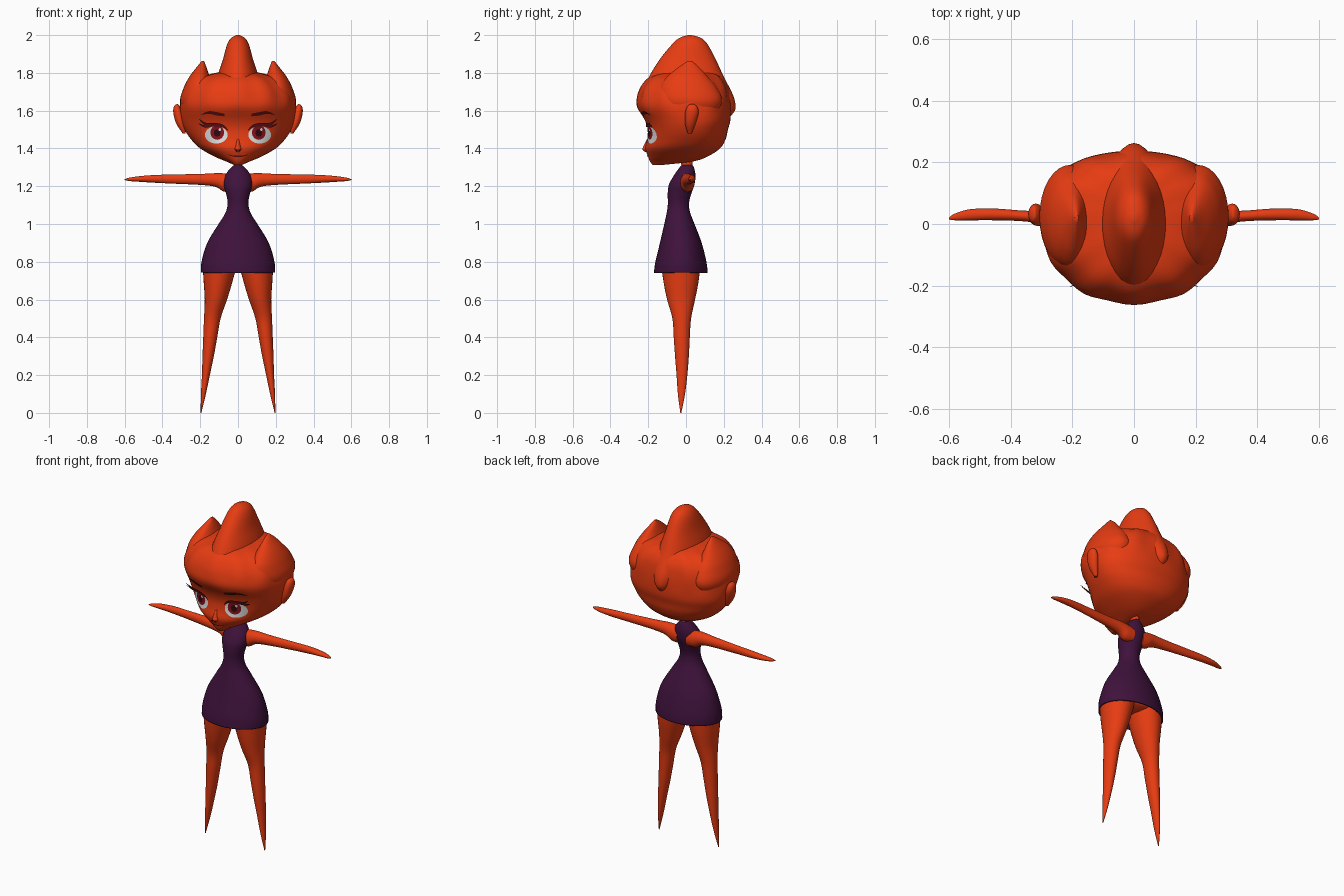
import bpy, bmesh, math
from mathutils import Vector
from mathutils.bvhtree import BVHTree


def material(name, rgb):
    m = bpy.data.materials.new(name)
    m.diffuse_color = (*rgb, 1)
    return m


SKIN = material("orange skin", (0.80, 0.045, 0.006))
CLOTH = material("dark purple cloth", (0.05, 0.006, 0.045))
WHITE = material("eye white", (0.75, 0.75, 0.75))
IRIS = material("iris red", (0.25, 0.006, 0.012))
DARK = material("pupil dark", (0.03, 0.002, 0.004))
LASH = material("lash maroon", (0.12, 0.006, 0.008))


def smooth_rows(rows, steps):
    """Catmull-Rom interpolation through rows of numbers."""
    rows = [Vector(r) for r in rows]
    out = []
    for i in range(len(rows) - 1):
        p0, p1 = rows[max(i - 1, 0)], rows[i]
        p2, p3 = rows[i + 1], rows[min(i + 2, len(rows) - 1)]
        for k in range(steps):
            t = k / steps
            out.append(0.5 * (2 * p1 + (p2 - p0) * t + (2 * p0 - 5 * p1 + 4 * p2 - p3) * t * t
                              + (3 * p1 - p0 - 3 * p2 + p3) * t ** 3))
    return out + [rows[-1]]


def finish(name, bm, mat, angle=50):
    me = bpy.data.meshes.new(name)
    bm.to_mesh(me)
    bm.free()
    me.materials.append(mat)
    ob = bpy.data.objects.new(name, me)
    bpy.context.collection.objects.link(ob)
    bpy.ops.object.select_all(action='DESELECT')
    ob.select_set(True)
    bpy.context.view_layer.objects.active = ob
    bpy.ops.object.shade_smooth_by_angle(angle=math.radians(angle))
    return ob


def loft(name, rows, mat, side=1, segs=32, steps=5, along_x=False, mid=0.5,
         power=1.0, cap=True, bump=None):
    """Rows: position, centre, half width, y front, y back."""
    bm = bmesh.new()
    rings = []
    for t, c, r, yf, yb in smooth_rows(rows, steps):
        yc = yf + mid * (yb - yf)
        r = max(r, 0.001)
        ring = []
        for k in range(segs):
            a = 2 * math.pi * k / segs
            co, si = math.cos(a), math.sin(a)
            u = math.copysign(abs(co) ** power, co) * r
            v = math.copysign(abs(si) ** power, si) * (yb - yc if si > 0 else yc - yf)
            f = bump(t, a) if bump else 1
            u, v = c + u * f, yc + v * f
            ring.append(bm.verts.new((t * side, v, u) if along_x else (u * side, v, t)))
        rings.append(ring)
    for a, b in zip(rings, rings[1:]):
        for k in range(segs):
            j = (k + 1) % segs
            bm.faces.new((a[k], a[j], b[j], b[k]))
    if cap:
        bm.faces.new(rings[0])
        bm.faces.new(rings[-1])
    bmesh.ops.recalc_face_normals(bm, faces=bm.faces)
    return finish(name, bm, mat)


# Head, with soft strand ridges in the hair
def strands(z, a):
    fade = min(max((z - 1.58) / 0.1, 0), 1)
    return 1 + 0.018 * fade * math.cos(12 * a)


head = loft("head", [
    (1.312, 0, 0.02, -0.175, -0.13), (1.33, 0, 0.06, -0.19, 0.03), (1.355, 0, 0.12, -0.20, 0.11),
    (1.40, 0, 0.20, -0.215, 0.18), (1.45, 0, 0.25, -0.205, 0.21), (1.50, 0, 0.283, -0.203, 0.222),
    (1.55, 0, 0.30, -0.218, 0.235), (1.62, 0, 0.305, -0.257, 0.237), (1.68, 0, 0.295, -0.253, 0.232),
    (1.73, 0, 0.265, -0.233, 0.22), (1.77, 0, 0.215, -0.20, 0.195), (1.795, 0, 0.14, -0.15, 0.16),
    (1.81, 0, 0.05, -0.06, 0.08)], SKIN, segs=72, mid=0.58, power=0.92, bump=strands)

# Central hair crest and back lock
loft("hair_crest", [
    (1.57, 0, 0.05, -0.18, 0.235), (1.61, 0, 0.085, -0.21, 0.262), (1.68, 0, 0.115, -0.235, 0.25),
    (1.78, 0, 0.108, -0.195, 0.20), (1.87, 0, 0.08, -0.14, 0.158), (1.95, 0, 0.058, -0.075, 0.115),
    (1.985, 0, 0.036, -0.035, 0.08), (2.0, 0, 0.008, 0.01, 0.03)], SKIN)

# Neck, pelvis and nose
loft("neck", [(1.26, 0, 0.03, -0.03, 0.035), (1.31, 0, 0.02, -0.025, 0.033),
              (1.37, 0, 0.025, -0.03, 0.04)], SKIN)
loft("pelvis", [(0.755, 0, 0.03, -0.06, 0.03), (0.78, 0, 0.14, -0.12, 0.07),
                (0.86, 0, 0.16, -0.12, 0.07), (0.94, 0, 0.10, -0.08, 0.03)], SKIN)
loft("nose", [(1.38, 0, 0.006, -0.215, -0.20), (1.395, 0, 0.018, -0.23, -0.19),
              (1.41, 0, 0.014, -0.226, -0.19), (1.45, 0, 0.006, -0.207, -0.19)], SKIN, segs=20)

# Dress with an open hem
dress = loft("dress", [
    (0.742, 0, 0.196, -0.17, 0.115), (0.80, 0, 0.193, -0.162, 0.108), (0.90, 0, 0.163, -0.138, 0.083),
    (1.00, 0, 0.103, -0.115, 0.045), (1.06, 0, 0.066, -0.102, 0.022), (1.11, 0, 0.055, -0.096, 0.016),
    (1.16, 0, 0.063, -0.097, 0.028), (1.21, 0, 0.075, -0.09, 0.045), (1.26, 0, 0.066, -0.062, 0.05),
    (1.30, 0, 0.036, -0.034, 0.042), (1.312, 0, 0.021, -0.024, 0.034)],
    CLOTH, segs=40, cap=False)
solid = dress.modifiers.new("thickness", 'SOLIDIFY')
solid.thickness = 0.008

for s, tag in ((-1, "left"), (1, "right")):
    # Side hair tufts and ears
    loft(tag + "_hair_tuft", [
        (1.54, 0.21, 0.05, -0.07, 0.12), (1.64, 0.208, 0.098, -0.14, 0.19),
        (1.72, 0.205, 0.083, -0.14, 0.165), (1.78, 0.203, 0.054, -0.10, 0.115),
        (1.83, 0.193, 0.026, -0.04, 0.07), (1.864, 0.186, 0.006, 0.01, 0.03)], SKIN, s)
    loft(tag + "_ear", [
        (1.48, 0.285, 0.008, 0.01, 0.03), (1.53, 0.303, 0.023, -0.005, 0.05),
        (1.585, 0.317, 0.025, -0.005, 0.066), (1.62, 0.323, 0.017, 0.005, 0.06),
        (1.634, 0.322, 0.004, 0.02, 0.045)], SKIN, s, segs=20)
    # Tapered arm with a pointed hand
    loft(tag + "_arm", [
        (0.03, 1.215, 0.045, -0.03, 0.045), (0.075, 1.22, 0.048, -0.03, 0.045),
        (0.12, 1.233, 0.036, -0.022, 0.042), (0.20, 1.236, 0.029, -0.01, 0.04),
        (0.35, 1.238, 0.024, 0.008, 0.043), (0.45, 1.239, 0.02, 0.012, 0.05),
        (0.53, 1.238, 0.014, 0.012, 0.048), (0.58, 1.236, 0.008, 0.012, 0.034),
        (0.60, 1.235, 0.002, 0.015, 0.021)], SKIN, s, along_x=True, segs=24)
    # Tapered leg ending in a point
    loft(tag + "_leg", [
        (0.0, 0.196, 0.002, -0.03, -0.025), (0.10, 0.183, 0.013, -0.043, -0.005),
        (0.20, 0.17, 0.021, -0.05, 0.007), (0.30, 0.158, 0.03, -0.058, 0.015),
        (0.40, 0.147, 0.037, -0.065, 0.02), (0.50, 0.136, 0.044, -0.072, 0.027),
        (0.60, 0.117, 0.059, -0.10, 0.048), (0.70, 0.105, 0.077, -0.12, 0.067),
        (0.80, 0.095, 0.09, -0.13, 0.075), (0.86, 0.09, 0.07, -0.11, 0.06)], SKIN, s)

# Thin face plates projected onto the head
hb = bmesh.new()
hb.from_mesh(head.data)
surface = BVHTree.FromBMesh(hb)


def on_face(x, z, off):
    hit = surface.ray_cast(Vector((x, -1, z)), Vector((0, 1, 0)))[0]
    return (x, (hit.y if hit else -0.17) - off, z)


def front_plate(name, bm, mat):
    bm.normal_update()
    for f in bm.faces:
        if f.normal.y > 0:
            f.normal_flip()
    finish(name, bm, mat)


def disc(name, cx, cz, rx, rz, off, mat, segs=28, n=4):
    bm = bmesh.new()
    centre = bm.verts.new(on_face(cx, cz, off))
    rings = [[bm.verts.new(on_face(cx + rx * i / n * math.cos(2 * math.pi * k / segs),
                                   cz + rz * i / n * math.sin(2 * math.pi * k / segs), off))
              for k in range(segs)] for i in range(1, n + 1)]
    for k in range(segs):
        j = (k + 1) % segs
        bm.faces.new((centre, rings[0][k], rings[0][j]))
        for a, b in zip(rings, rings[1:]):
            bm.faces.new((a[k], b[k], b[j], a[j]))
    front_plate(name, bm, mat)


def strip(name, rows, mat, side=1):
    """Rows: x, z, width, lift off the face."""
    bm = bmesh.new()
    prev = None
    for x, z, w, off in smooth_rows(rows, 6):
        pair = [bm.verts.new(on_face(x * side, z + d * w / 2, off)) for d in (-1, 1)]
        if prev:
            bm.faces.new((prev[0], pair[0], pair[1], prev[1]))
        prev = pair
    front_plate(name, bm, mat)


for s, tag in ((-1, "left"), (1, "right")):
    disc(tag + "_eye_white", 0.115 * s, 1.472, 0.06, 0.046, 0.004, WHITE)
    disc(tag + "_iris", 0.110 * s, 1.484, 0.036, 0.038, 0.007, IRIS)
    disc(tag + "_pupil", 0.110 * s, 1.482, 0.017, 0.02, 0.009, DARK, 20, 2)
    disc(tag + "_eye_glint", 0.110 * s + 0.014, 1.50, 0.007, 0.008, 0.011, WHITE, 14, 2)
    strip(tag + "_upper_lash", [(0.052, 1.495, 0.004, 0.008), (0.08, 1.519, 0.015, 0.011),
                                (0.125, 1.526, 0.019, 0.012), (0.17, 1.527, 0.018, 0.02),
                                (0.207, 1.556, 0.002, 0.045)], LASH, s)
    strip(tag + "_lash_spike", [(0.15, 1.52, 0.014, 0.012), (0.18, 1.518, 0.012, 0.02),
                                (0.21, 1.532, 0.002, 0.04)], LASH, s)
    strip(tag + "_eyebrow", [(0.072, 1.577, 0.014, 0.006), (0.11, 1.583, 0.018, 0.006),
                             (0.155, 1.59, 0.014, 0.006), (0.195, 1.578, 0.002, 0.008)], LASH, s)
    disc(tag + "_nostril", 0.009 * s, 1.391, 0.006, 0.005, 0.018, LASH, 12, 1)
strip("mouth", [(-0.055, 1.368, 0.002, 0.004), (-0.025, 1.36, 0.006, 0.004), (0, 1.358, 0.007, 0.004),
                (0.025, 1.36, 0.006, 0.004), (0.055, 1.368, 0.002, 0.004)], LASH)
hb.free()
